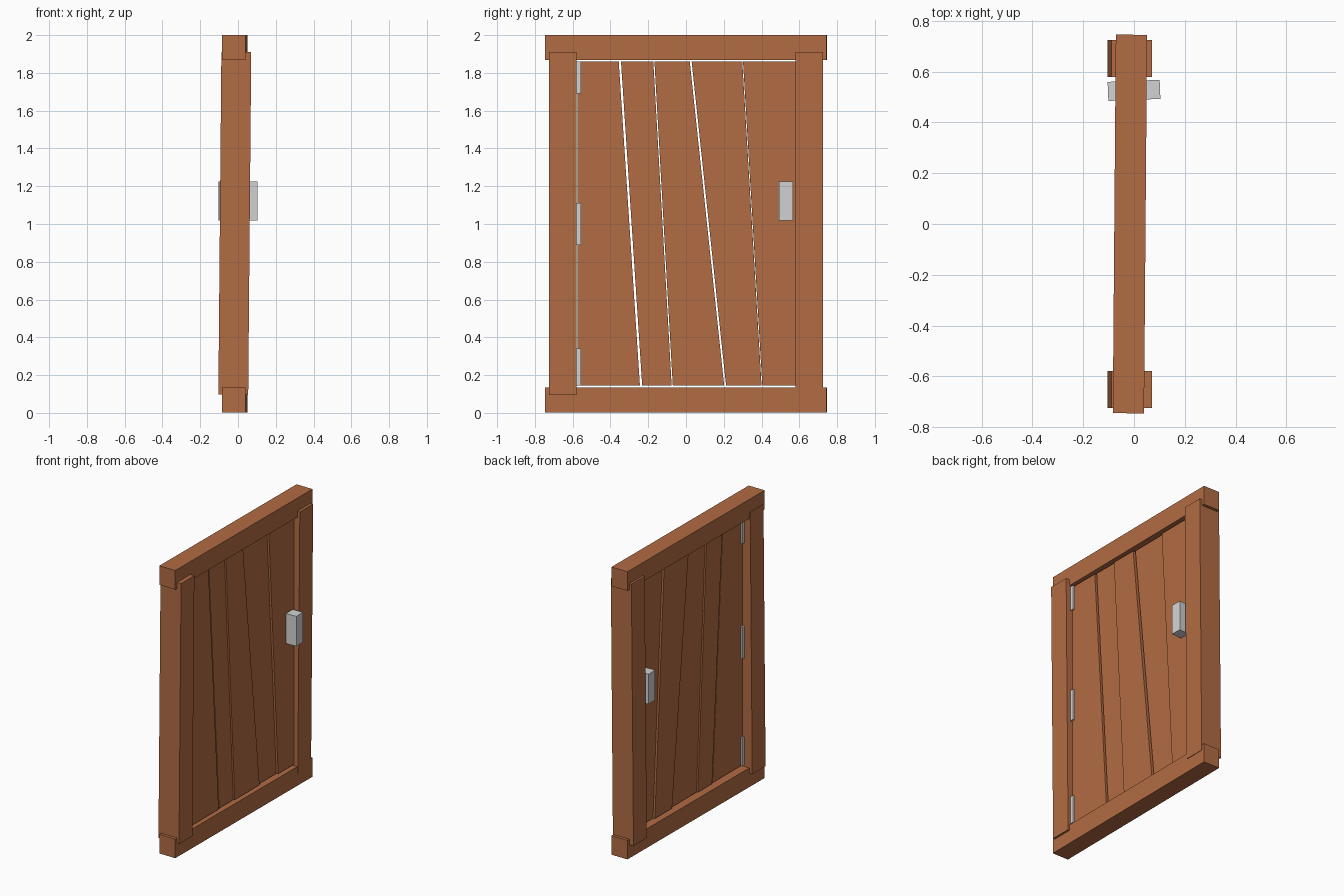
import bpy, bmesh
from mathutils import Vector

cube = bpy.data.objects.get("Cube")
if cube:
    bpy.data.objects.remove(cube, do_unlink=True)


def material(name, color):
    mat = bpy.data.materials.new(name)
    mat.use_nodes = True
    mat.diffuse_color = color
    mat.node_tree.nodes["Principled BSDF"].inputs["Base Color"].default_value = color
    return mat


wood = material("warm_wood", (0.445, 0.15, 0.056, 1))
metal = material("pale_metal", (0.65, 0.65, 0.65, 1))


def prism(name, bottom, top, z, x, mat):
    """Board whose y range goes from bottom to top; z and x are ranges."""
    bm = bmesh.new()
    rings = []
    for (y0, y1), height in ((bottom, z[0]), (top, z[1])):
        corners = ((x[0], y0), (x[1], y0), (x[1], y1), (x[0], y1))
        rings.append([bm.verts.new((cx, cy, height)) for cx, cy in corners])
    low, high = rings
    bm.faces.new(low[::-1])
    bm.faces.new(high)
    for i in range(4):
        j = (i + 1) % 4
        bm.faces.new((low[i], low[j], high[j], high[i]))
    mesh = bpy.data.meshes.new(name)
    bm.to_mesh(mesh)
    bm.free()
    mesh.materials.append(mat)
    obj = bpy.data.objects.new(name, mesh)
    bpy.context.collection.objects.link(obj)
    return obj


def box(name, center, size, mat, rotation=(0, 0, 0)):
    h = Vector(size) / 2
    obj = prism(name, (-h.y, h.y), (-h.y, h.y), (-h.z, h.z), (-h.x, h.x), mat)
    obj.location = center
    obj.rotation_euler = rotation
    return obj


# Frame: slightly crooked beams and posts
for name, z in (("bottom_beam", 0.068), ("top_beam", 1.934)):
    box(name, (-0.016, 0, z), (0.123, 1.49, 0.133), wood, (0, 0, -0.008))
for name, y in (("hinge_post", -0.652), ("latch_post", 0.652)):
    box(name, (-0.017, y, 1.003), (0.158, 0.146, 1.815), wood, (0, 0.0088, 0))

# Door planks: edges given as (bottom, top), thin slanted gaps between them
seams = [(-0.575, -0.575), (-0.238, -0.35), (-0.073, -0.17),
         (0.207, 0.025), (0.402, 0.30), (0.58, 0.58)]
gaps = [0, 0.006, 0.003, 0.005, 0.002, 0]
shifts = [0, -0.005, 0.002, -0.008, 0.004]
for i, shift in enumerate(shifts):
    a, b = seams[i], seams[i + 1]
    ga, gb = gaps[i], gaps[i + 1]
    prism(f"door_plank_{i + 1}", (a[0] + ga, b[0] - gb), (a[1] + ga, b[1] - gb),
          (0.145, 1.859), (-0.033 + shift, 0.022 + shift), wood)

# Hinges between the planks and the post
for i, (z0, z1) in enumerate(((0.145, 0.34), (0.89, 1.11), (1.69, 1.86))):
    box(f"hinge_{i + 1}", (-0.005, -0.572, (z0 + z1) / 2), (0.08, 0.034, z1 - z0), metal)

# Handle block passing through the door
box("door_handle", (0, 0.526, 1.122), (0.205, 0.075, 0.208), metal, (0, 0, 0.04))
